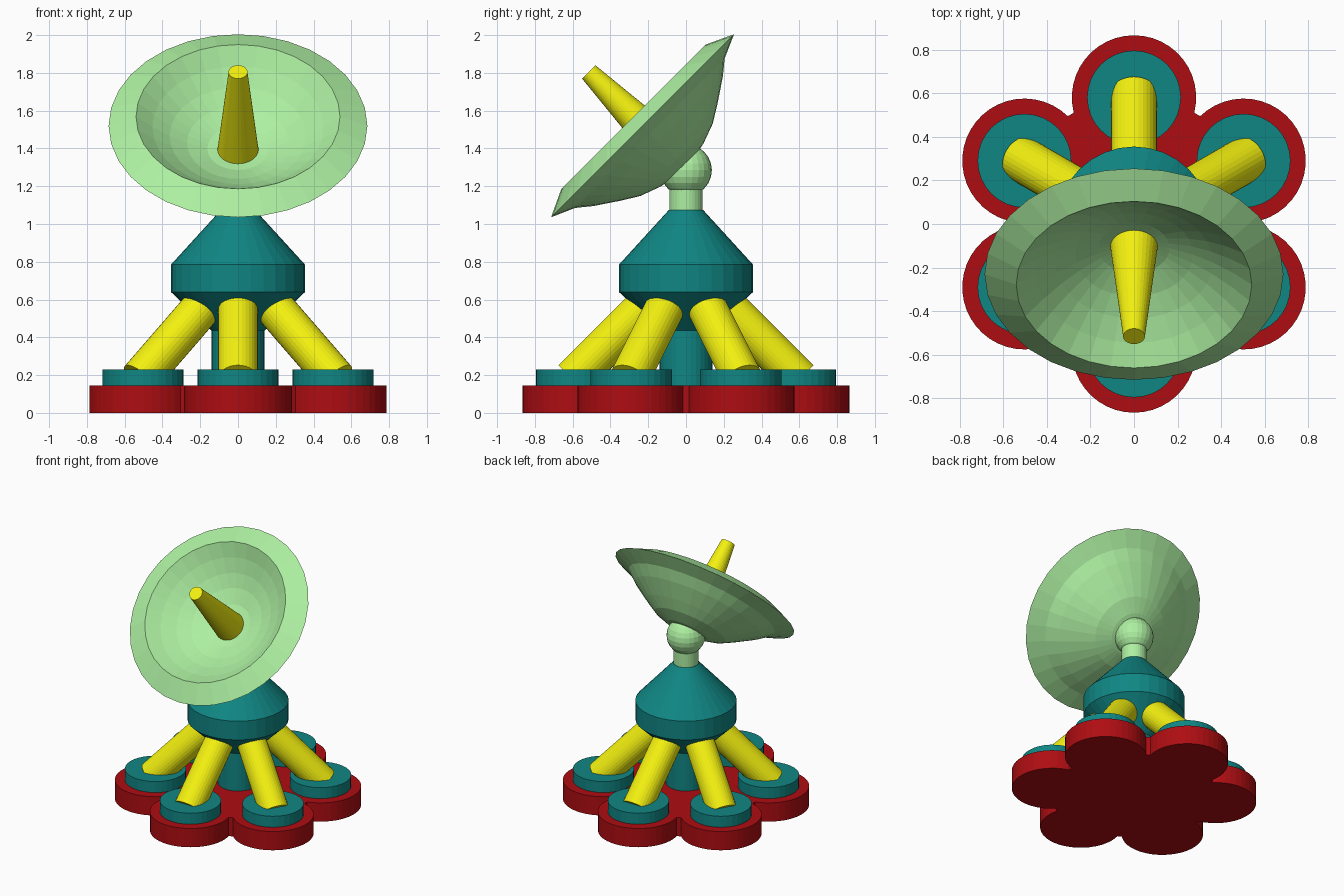
import bpy, bmesh
from math import sin, cos, pi, radians, asin
from mathutils import Matrix, Vector

if "Cube" in bpy.data.objects:
    bpy.data.objects.remove(bpy.data.objects["Cube"])


def material(name, rgb):
    m = bpy.data.materials.new(name)
    m.diffuse_color = (*rgb, 1)
    m.use_nodes = True
    m.node_tree.nodes["Principled BSDF"].inputs["Base Color"].default_value = m.diffuse_color
    return m


RED = material("red", (0.42, 0.004, 0.006))
TEAL = material("teal", (0.005, 0.24, 0.23))
YELLOW = material("yellow", (0.9, 0.88, 0.005))
GREEN = material("pale_green", (0.42, 0.87, 0.36))


def finish(name, bm, mat, matrix=Matrix()):
    bmesh.ops.remove_doubles(bm, verts=bm.verts, dist=1e-5)
    bmesh.ops.recalc_face_normals(bm, faces=bm.faces)
    me = bpy.data.meshes.new(name)
    bm.to_mesh(me)
    bm.free()
    me.materials.append(mat)
    ob = bpy.data.objects.new(name, me)
    ob.matrix_world = matrix
    bpy.context.collection.objects.link(ob)
    return ob


def lathe(name, profile, mat, segs=32, matrix=Matrix()):
    """Spin (radius, height) points round local z; open ends get flat caps."""
    bm = bmesh.new()
    rings = [[bm.verts.new((r * cos(2 * pi * i / segs), r * sin(2 * pi * i / segs), z))
              for i in range(segs)] for r, z in profile]
    for a, b in zip(rings, rings[1:]):
        for i in range(segs):
            j = (i + 1) % segs
            bm.faces.new((a[i], a[j], b[j], b[i]))
    for ring, (r, _) in ((rings[0], profile[0]), (rings[-1], profile[-1])):
        if r > 0:
            bm.faces.new(ring)
    return finish(name, bm, mat, matrix)


RING, LOBE = 0.58, 0.285
angles = [radians(30 + 60 * k) for k in range(6)]

# Flower-shaped base plate: six round lobes on a disc
bm = bmesh.new()
reach = pi / 2 + asin(LOBE / (2 * RING))
outline = []
for a in angles:
    for i in range(25):
        t = a - reach + 2 * reach * i / 24
        outline.append(bm.verts.new((RING * cos(a) + LOBE * cos(t),
                                     RING * sin(a) + LOBE * sin(t), 0)))
plate = bm.faces.new(outline)
ext = bmesh.ops.extrude_face_region(bm, geom=[plate], use_keep_orig=True)
bmesh.ops.translate(bm, vec=(0, 0, 0.145),
                    verts=[v for v in ext["geom"] if isinstance(v, bmesh.types.BMVert)])
finish("base_plate", bm, RED)

# Foot pads and struts leaning inward at 45 degrees
for k, a in enumerate(angles, 1):
    out = Vector((cos(a), sin(a), 0))
    lathe(f"foot_pad_{k}", [(0.215, 0.14), (0.215, 0.23)], TEAL, 32,
          Matrix.Translation(out * RING))
    foot = out * 0.58 + Vector((0, 0, 0.2))
    lathe(f"strut_{k}", [(0.105, -0.03), (0.105, 0.5)], YELLOW, 32,
          Matrix.Translation(foot) @ Matrix.Rotation(a, 4, 'Z')
          @ Matrix.Rotation(radians(-45), 4, 'Y'))

# Central stem and double-cone body
lathe("body", [(0.14, 0.14), (0.14, 0.435), (0.355, 0.64), (0.355, 0.785),
               (0.09, 1.075)], TEAL)

# Neck and ball joint
lathe("neck", [(0.088, 1.06), (0.088, 1.25)], GREEN)
ball = [(0.137 * sin(pi * i / 12), -0.137 * cos(pi * i / 12)) for i in range(13)]
ball[0], ball[-1] = (0, -0.137), (0, 0.137)
lathe("ball_joint", ball, GREEN, 24, Matrix.Translation((0, 0, 1.285)))

# Dish tilted 45 degrees: back shell, sloped rim, inner bowl
tilt = Matrix.Translation((0, -0.23, 1.52)) @ Matrix.Rotation(radians(45), 4, 'X')
back = [(0, -0.325), (0.16, -0.295), (0.27, -0.255), (0.36, -0.2), (0.484, -0.117),
        (0.56, -0.055), (0.685, 0)]
bowl = [(0.54 * s, 0.068 - 0.26 * (1 - s * s)) for s in (1, 0.84, 0.67, 0.5, 0.3, 0)]
lathe("dish", back + bowl, GREEN, 32, tilt)

# Tapered feed horn
lathe("feed_horn", [(0.112, -0.21), (0.05, 0.403)], YELLOW, 32, tilt)
